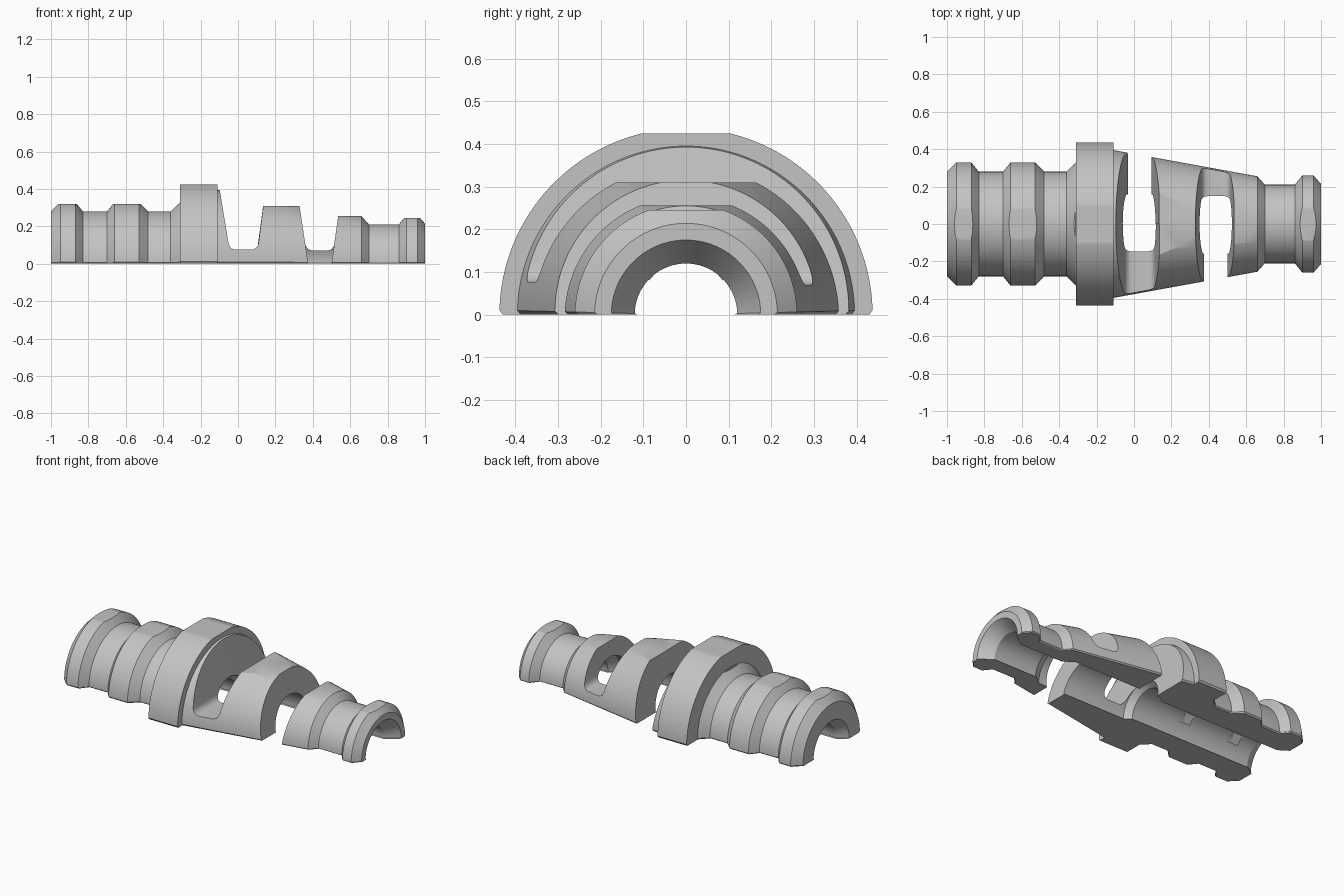
import bpy, bmesh, math
from mathutils import Vector

if "Cube" in bpy.data.objects:
    bpy.data.objects.remove(bpy.data.objects["Cube"])

grey = bpy.data.materials.new("plain_grey")
grey.use_nodes = True
grey.diffuse_color = (0.55, 0.55, 0.55, 1)
grey.node_tree.nodes["Principled BSDF"].inputs["Base Color"].default_value = grey.diffuse_color


def make_object(name, bm):
    bmesh.ops.recalc_face_normals(bm, faces=bm.faces)
    mesh = bpy.data.meshes.new(name)
    bm.to_mesh(mesh)
    bm.free()
    mesh.materials.append(grey)
    obj = bpy.data.objects.new(name, mesh)
    bpy.context.collection.objects.link(obj)
    return obj


def half_turn(name, section, steps=72, chamfer=0.008):
    """Sweep a closed (x, radius) section half a turn about the x axis."""
    bm = bmesh.new()
    edge = 0.025
    angles = [edge + (math.pi - 2 * edge) * i / steps for i in range(steps + 1)]
    rows = [[bm.verts.new((x, r * math.cos(a), r * math.sin(a))) for x, r in section]
            for a in angles]
    # narrow chamfer down to the flat underside
    first = [bm.verts.new((x, r - chamfer, 0)) for x, r in section]
    last = [bm.verts.new((x, chamfer - r, 0)) for x, r in section]
    rows = [first] + rows + [last]
    n = len(section)
    for a, b in zip(rows, rows[1:]):
        for i in range(n):
            j = (i + 1) % n
            bm.faces.new((a[i], a[j], b[j], b[i]))
    bm.faces.new(first)
    bm.faces.new(last)
    return make_object(name, bm)


def prism(name, outline, y0, y1):
    """Extrude an (x, z) outline between two y values."""
    bm = bmesh.new()
    face = bm.faces.new([bm.verts.new((x, y0, z)) for x, z in outline])
    grown = bmesh.ops.extrude_face_region(bm, geom=[face])["geom"]
    moved = [v for v in grown if isinstance(v, bmesh.types.BMVert)]
    bmesh.ops.translate(bm, verts=moved, vec=(0, y1 - y0, 0))
    return make_object(name, bm)


def rounded(before, corner, after, radius, steps=6):
    """Soft corner between two straight lines."""
    c = Vector(corner)
    p = c + (Vector(before) - c).normalized() * radius
    q = c + (Vector(after) - c).normalized() * radius
    ts = [i / steps for i in range(steps + 1)]
    return [tuple(p * (1 - t) ** 2 + c * 2 * t * (1 - t) + q * t * t) for t in ts]


def subtract(target, cutter):
    cutter.hide_render = True
    mod = target.modifiers.new("cut", 'BOOLEAN')
    mod.operation = 'DIFFERENCE'
    mod.solver = 'EXACT'
    mod.object = cutter
    bpy.context.view_layer.objects.active = target
    bpy.ops.object.modifier_apply(modifier=mod.name)
    bpy.data.objects.remove(cutter)


# Outer outline: rear collars, flange, taper, front collar
outer = [(-1, .28), (-.95, .33), (-.87, .33), (-.83, .28), (-.7, .28), (-.66, .33),
         (-.53, .33), (-.48, .28), (-.36, .28), (-.31, .33), (-.31, .437),
         (-.11, .437), (-.11, .395), (.66, .255), (.7, .21), (.86, .21),
         (.9, .26), (.96, .26), (1, .214)]
# Bore with flared mouths and a wider middle chamber
bore = [(1, .175), (.92, .12), (.62, .12), (.56, .165), (-.06, .165),
        (-.1, .135), (-.94, .135), (-1, .175)]
shell = half_turn("half_shell", outer + bore)

# Flats along the crown
flats = [(-1.1, .32), (-.312, .32), (-.312, .425), (.05, .425), (.05, .31), (.43, .31),
         (.43, .256), (.78, .256), (.78, .245), (1.1, .245), (1.1, .7), (-1.1, .7)]
subtract(shell, prism("crown_cutter", flats, -.8, .8))


def cut_slot(top, floor, base, z_floor, open_side):
    """Tapered slot: rounded floor on one side, cut right through on the other."""
    tl, tr = (top[0], .5), (top[1], .5)
    fl, fr = (floor[0], z_floor), (floor[1], z_floor)
    closed = [tl] + rounded(tl, fl, fr, .04) + rounded(fl, fr, tr, .04) + [tr]
    through = [tl, (base[0], -.05), (base[1], -.05), tr]
    subtract(shell, prism("slot_cutter", closed, 0, -open_side))
    subtract(shell, prism("slot_cutter", through, 0, open_side))


cut_slot((-.115, .16), (-.045, .105), (-.025, .086), .075, 1)
cut_slot((.30, .57), (.365, .51), (.383, .493), .07, -1)

# Soft shading with crisp edges
bpy.ops.object.select_all(action='DESELECT')
shell.select_set(True)
bpy.context.view_layer.objects.active = shell
bpy.ops.object.shade_smooth_by_angle(angle=math.radians(25))

# Small lugs inside the rear bore
for x in (-.8, -.45):
    for side, word in ((1, "left"), (-1, "right")):
        bm = bmesh.new()
        bmesh.ops.create_cube(bm, size=1)
        bmesh.ops.scale(bm, vec=(.06, .06, .03), verts=bm.verts)
        lug = make_object("bore_lug_" + word, bm)
        lug.location = (x, side * .079, .113)
        lug.rotation_euler = (-side * math.radians(52), 0, 0)
